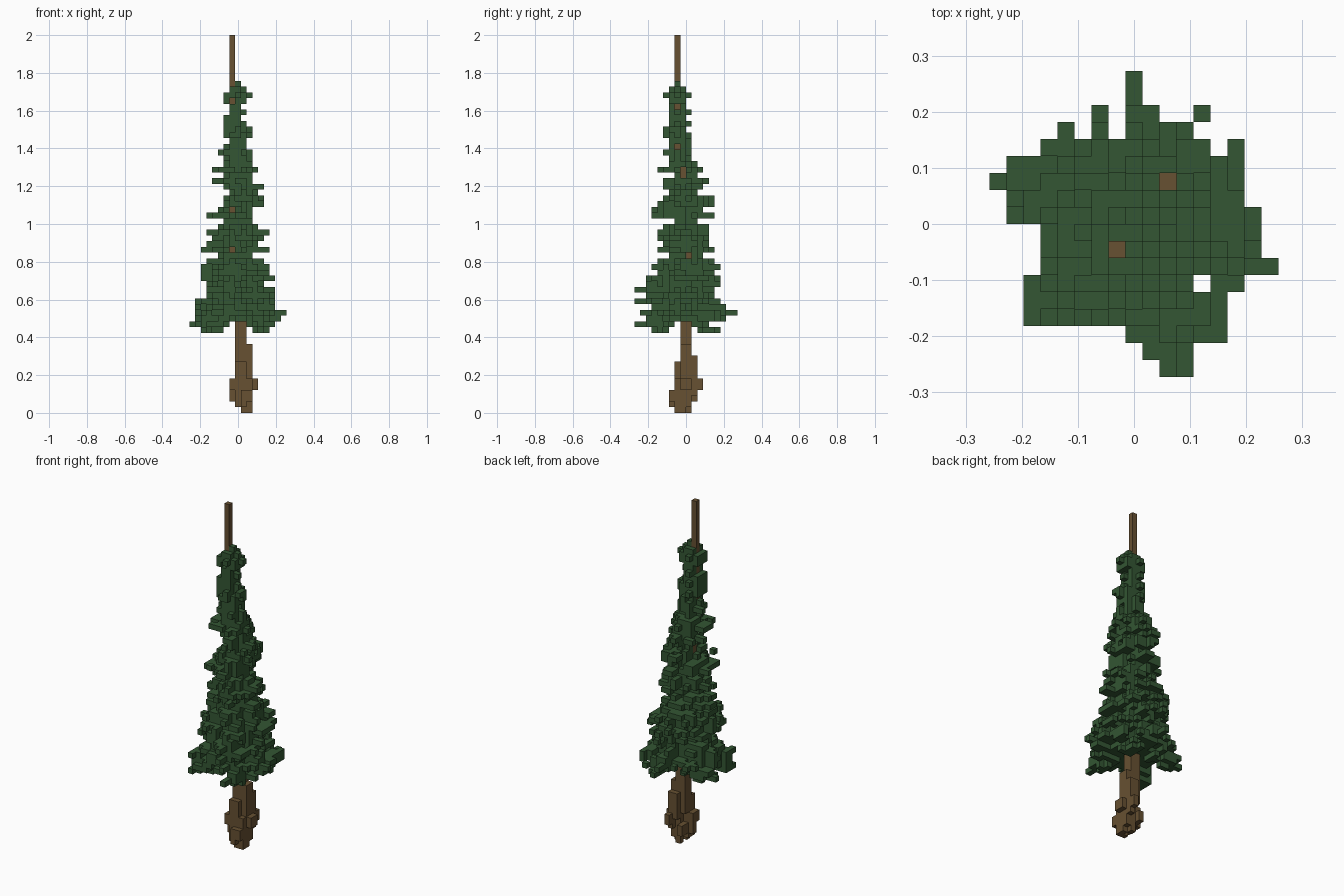
import bpy, bmesh, math, random
from mathutils import Vector

random.seed(5)
CELL = 2 / 66
ORIGIN = Vector((-8.5, -9, 0))

if "Cube" in bpy.data.objects:
    bpy.data.objects.remove(bpy.data.objects["Cube"])


def make_material(name, color):
    mat = bpy.data.materials.new(name)
    mat.use_nodes = True
    mat.diffuse_color = color
    mat.node_tree.nodes["Principled BSDF"].inputs["Base Color"].default_value = color
    return mat


def block(cells, i0, i1, j0, j1, k0, k1):
    """Fill an inclusive range of grid cells."""
    cells.update((i, j, k) for i in range(i0, i1 + 1)
                 for j in range(j0, j1 + 1) for k in range(k0, k1 + 1))


def build_blocks(name, cells, mat):
    """Make a flat-faced skin around the outside of a set of grid cells."""
    bm = bmesh.new()
    verts = {}

    def corner(p):
        key = tuple(round(c) for c in p)
        if key not in verts:
            verts[key] = bm.verts.new((Vector(key) + ORIGIN) * CELL)
        return verts[key]

    for cell in sorted(cells):
        for axis in range(3):
            for side in (0, 1):
                step = Vector((0, 0, 0))
                step[axis] = 1
                neighbour = Vector(cell) + step * (1 if side else -1)
                if tuple(round(c) for c in neighbour) in cells:
                    continue
                u, v = Vector((0, 0, 0)), Vector((0, 0, 0))
                u[(axis + 1) % 3] = v[(axis + 2) % 3] = 1
                base = Vector(cell) + step * side
                ring = [base, base + u, base + u + v, base + v]
                if not side:
                    ring.reverse()
                bm.faces.new([corner(p) for p in ring])
    mesh = bpy.data.meshes.new(name)
    bm.to_mesh(mesh)
    bm.free()
    mesh.materials.append(mat)
    obj = bpy.data.objects.new(name, mesh)
    bpy.context.collection.objects.link(obj)
    return obj


# Trunk: toes, knobbly foot, straight bole, thin leader leaning to one side
trunk = {(9, 7, 0), (10, 8, 0), (9, 9, 0), (10, 7, 0)}
block(trunk, 8, 10, 7, 8, 1, 5)
block(trunk, 9, 10, 9, 9, 1, 5)
block(trunk, 8, 10, 8, 9, 6, 11)
block(trunk, 8, 9, 7, 7, 6, 8)
block(trunk, 9, 10, 10, 10, 5, 9)
block(trunk, 8, 9, 8, 9, 12, 28)
block(trunk, 7, 8, 8, 8, 26, 43)
block(trunk, 7, 7, 7, 7, 42, 65)

# Root knobs around the foot
block(trunk, 7, 7, 8, 8, 2, 3)
block(trunk, 7, 7, 7, 8, 4, 5)
block(trunk, 9, 9, 6, 6, 1, 3)
block(trunk, 10, 10, 6, 6, 2, 3)
block(trunk, 8, 8, 9, 10, 2, 3)
block(trunk, 10, 10, 10, 10, 3, 4)
block(trunk, 10, 10, 11, 11, 4, 5)
block(trunk, 11, 11, 8, 9, 4, 5)

# Foliage tiers, two cells tall: reach to the right, left, front and back
TIERS = [
    (8, 6, 9, 6), (7, 8, 8, 9), (7, 6, 9, 6), (5, 6, 9, 5), (6, 6, 7, 6),
    (6, 5, 6, 6), (5, 4, 5, 5), (6, 5, 5, 5), (5, 5, 5, 4), (3, 3, 4, 4),
    (5, 2, 6, 5), (2, 4, 5, 5), (2, 4, 4, 3), (4, 2, 4, 4), (4, 3, 5, 3),
    (3, 2, 4, 1), (2, 1, 3, 1), (2, 2, 4, 1), (2, 1, 3, 1), (1, 1, 3, 1),
    (2, 2, 4, 1), (1, 1, 3, 1)]
# Plan outline: first and last filled row in each column, from the right side
PLAN_FRONT = (11, 8, 3, 3, 3, 3, 3, 3, 2, 0, 0, 0, 1, 2, 5, 6, 6)
PLAN_BACK = (11, 12, 12, 13, 14, 13, 15, 16, 17, 15, 14, 14, 15, 15, 14, 9, 7)
FIRST = 14
SECTORS = 18
foliage = set()


def add_bough(start, tip, level, axis, offset):
    """Lay a tapering, drooping bough from the trunk outward along one axis."""
    length = abs(tip - start)
    step = 1 if tip > start else -1
    for n in range(length + 1):
        run = start + n * step
        for side in range(offset, offset + (2 if n < length - 1 else 1)):
            i, j = (run, side) if axis == 0 else (side, run)
            foliage.add((i, j, level))
            if n < length - 1:
                foliage.add((i, j, level + 1))


def swing(reach):
    """Sideways shift of a bough, smaller toward the crown."""
    return round(reach * 2 / 9)


for t, (west, east, front, back) in enumerate(TIERS):
    ci = 8 if t < 17 else 7
    cj = 8 if t < 15 else 7
    for layer in (0, 1):
        k = FIRST + 2 * t + layer
        shrink = random.choice((0, 1)) if layer and west + east > 5 else 0
        limits = [random.uniform(0.4 if t < 3 else 0.55, 1.1) for s in range(SECTORS)]
        i0, i1 = 8 - west + shrink, 8 + east - shrink
        j0, j1 = 9 - front + shrink, 8 + back - shrink
        # Ragged body of needles around a closed core
        for i in range(i0, i1 + 1):
            for j in range(j0, j1 + 1):
                di, dj = i - ci, j - cj
                u = abs(di) / max(1, (i1 - ci) if di > 0 else (ci - i0))
                v = abs(dj) / max(1, (j1 - cj) if dj > 0 else (cj - j0))
                d = (u ** 3 + v ** 3) ** (1 / 3)
                turn = math.atan2(dj, di) / math.tau % 1
                limit = limits[int(turn * SECTORS) % SECTORS]
                if t == 0:
                    keep = min(abs(di), abs(dj)) > 2 - layer and 0.4 < d < limit
                else:
                    core = max(abs(di), abs(dj)) < 2
                    gap = d > 0.5 and random.random() < 0.1
                    keep = core or (d < limit and not gap)
                if keep:
                    foliage.add((i, j, k))
    # Long boughs reaching the edge of the tier
    k = FIRST + 2 * t + (1 if t < 2 else random.choice((0, 1)))
    if t == 0:
        add_bough(4, 8 - west, k, 0, 11)
        add_bough(11, 8 + east, k, 0, 5)
        add_bough(4, 9 - front, k, 1, 11)
    else:
        add_bough(ci, 8 - west, k, 0, cj + swing(west))
        add_bough(ci, 8 + east, k, 0, cj - swing(east))
        add_bough(cj, 9 - front, k, 1, ci + swing(front))
        add_bough(cj, 8 + back, k, 1, ci)


def bare(i, j, k):
    """Cells outside the plan outline, and gaps where bark or ground shows."""
    if not PLAN_FRONT[i] <= j <= PLAN_BACK[i]:
        return True
    if (i, j) in {(10, 11), (12, 5)}:
        return True
    if i == 7 and j < 8 and k in (28, 35, 54):
        return True
    if i > 7 and (j, k) in {(8, 41), (8, 42), (7, 46), (7, 53)}:
        return True
    return k > 56


foliage = {c for c in foliage if not bare(*c)}

# Crown tuft beside the leader
foliage.add((8, 7, 57))
foliage -= trunk

bark = make_material("bark_brown", (0.135, 0.082, 0.032, 1))
needle = make_material("needle_green", (0.033, 0.093, 0.033, 1))
build_blocks("trunk", trunk, bark)
build_blocks("foliage", foliage, needle)
